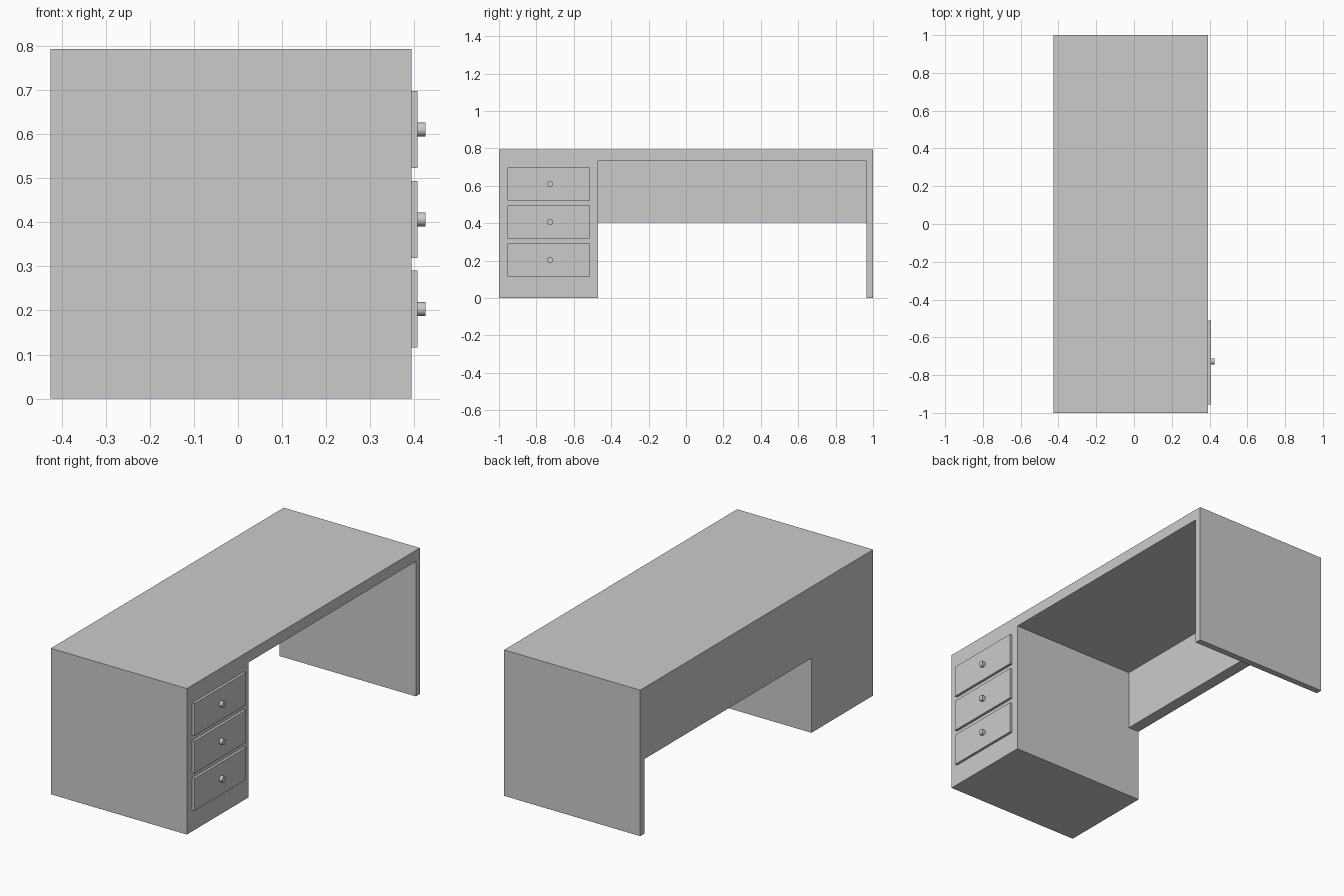
import bpy, bmesh, math

if "Cube" in bpy.data.objects:
    bpy.data.objects.remove(bpy.data.objects["Cube"])

X_BACK, X_FRONT = -0.425, 0.393
HEIGHT = 0.793


def box(name, lo, hi):
    bpy.ops.mesh.primitive_cube_add(size=1, location=[(a + b) / 2 for a, b in zip(lo, hi)])
    ob = bpy.context.object
    ob.name = name
    ob.scale = [b - a for a, b in zip(lo, hi)]
    bpy.ops.object.transform_apply(location=False, rotation=False, scale=True)
    return ob


def extrude_along_y(name, outline, y0, y1):
    bm = bmesh.new()
    face = bm.faces.new([bm.verts.new((x, y0, z)) for x, z in outline])
    ext = bmesh.ops.extrude_face_region(bm, geom=[face])["geom"]
    moved = [g for g in ext if isinstance(g, bmesh.types.BMVert)]
    bmesh.ops.translate(bm, verts=moved, vec=(0, y1 - y0, 0))
    bmesh.ops.recalc_face_normals(bm, faces=bm.faces)
    mesh = bpy.data.meshes.new(name)
    bm.to_mesh(mesh)
    bm.free()
    ob = bpy.data.objects.new(name, mesh)
    bpy.context.collection.objects.link(ob)
    return ob


# Desk body: top, pedestal, side panel and back panel in one solid
body = box("desk_body", (X_BACK, -1, 0), (X_FRONT, 1, HEIGHT))

# Kneehole with the lower back opening, cut out of the body
kneehole = extrude_along_y("kneehole_cutter", [
    (-0.5, -0.1), (0.5, -0.1), (0.5, 0.733),
    (-0.36, 0.733), (-0.36, 0.405), (-0.5, 0.405)], -0.47, 0.965)
kneehole.hide_render = True
cut = body.modifiers.new("kneehole", "BOOLEAN")
cut.operation = "DIFFERENCE"
cut.solver = "EXACT"
cut.object = kneehole
bpy.context.view_layer.objects.active = body
bpy.ops.object.modifier_apply(modifier=cut.name)
bpy.data.objects.remove(kneehole)

# Drawer fronts with round knobs
for i, level in enumerate(("bottom", "middle", "top")):
    z = 0.203 + 0.2035 * i
    box(f"{level}_drawer_front", (X_FRONT - 0.005, -0.955, z - 0.0875), (0.407, -0.512, z + 0.0875))
    bpy.ops.mesh.primitive_cylinder_add(
        vertices=16, radius=0.016, depth=0.022,
        location=(0.414, -0.727, z), rotation=(0, math.pi / 2, 0))
    bpy.context.object.name = f"{level}_drawer_knob"
    bpy.ops.object.shade_smooth_by_angle(angle=math.radians(40))
